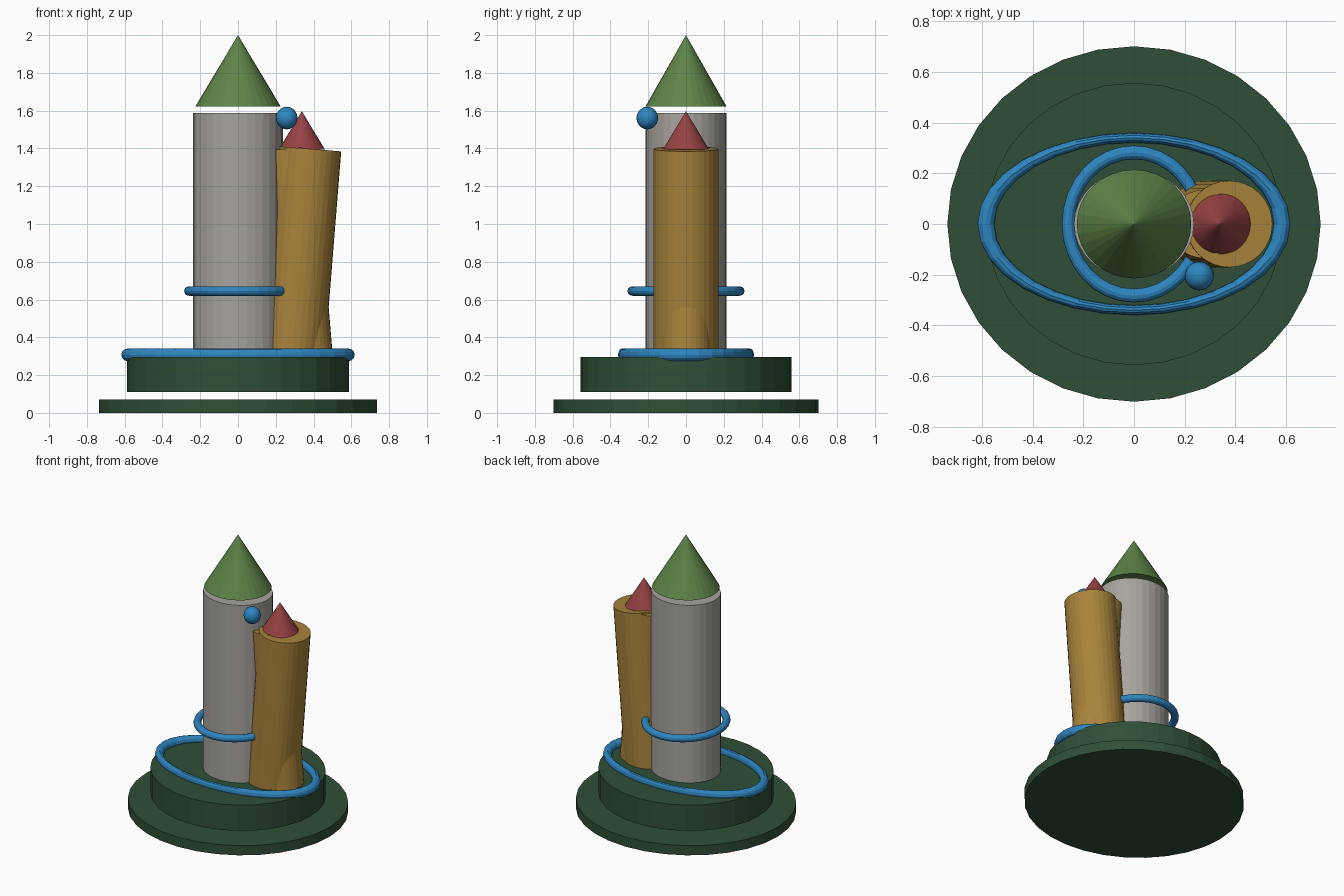
import bpy
from mathutils import Vector

if "Cube" in bpy.data.objects:
    bpy.data.objects.remove(bpy.data.objects["Cube"])


def srgb(r, g, b):
    def lin(c):
        c /= 255
        return c / 12.92 if c <= 0.04045 else ((c + 0.055) / 1.055) ** 2.4
    return (lin(r), lin(g), lin(b), 1)


def material(name, rgb):
    m = bpy.data.materials.new(name)
    m.diffuse_color = srgb(*rgb)
    m.use_nodes = True
    m.node_tree.nodes["Principled BSDF"].inputs["Base Color"].default_value = m.diffuse_color
    return m


DARK_GREEN = material("dark green", (47, 79, 55))
LEAF_GREEN = material("leaf green", (94, 132, 72))
GREY = material("warm grey", (168, 164, 158))
GOLD = material("gold", (168, 131, 59))
RED = material("dull red", (150, 65, 66))
BLUE = material("blue", (46, 134, 193))


def finish(name, mat, scale=(1, 1, 1)):
    ob = bpy.context.object
    ob.name = name
    ob.scale = scale
    ob.data.materials.append(mat)
    return ob


def tapered(name, mat, bottom, top, r1, r2, y_scale=1.0, sides=32):
    """Cylinder or cone between two points, with an oval cross-section."""
    a, b = Vector(bottom), Vector(top)
    axis = b - a
    bpy.ops.mesh.primitive_cone_add(
        vertices=sides, radius1=r1, radius2=r2, depth=axis.length,
        location=(a + b) / 2, rotation=(0, axis.angle(Vector((0, 0, 1))) *
                                        (1 if axis.x >= 0 else -1), 0))
    return finish(name, mat, (1, y_scale, 1))


def ring(name, mat, z, major, minor, y_scale):
    bpy.ops.mesh.primitive_torus_add(
        major_radius=major, minor_radius=minor, major_segments=32,
        minor_segments=12, location=(0, 0, z))
    return finish(name, mat, (1, y_scale, 1))


# Stepped plinth: two discs with a narrow gap
tapered("lower_disc", DARK_GREEN, (0, 0, 0), (0, 0, 0.07), 0.737, 0.737, 0.952)
tapered("upper_disc", DARK_GREEN, (0, 0, 0.11), (0, 0, 0.297), 0.587, 0.587, 0.95)

# Main tower and its roof
tapered("main_tower", GREY, (0, 0, 0.29), (0, 0, 1.587), 0.237, 0.237, 0.9)
tapered("main_roof", LEAF_GREEN, (0, 0, 1.622), (0, 0, 2.0), 0.226, 0, 0.95)

# Side tower: two crossing, leaning columns
tapered("side_tower", GOLD, (0.287, 0, 0.29), (0.376, 0, 1.398), 0.171, 0.171)
tapered("side_tower_core", GOLD, (0.367, 0, 0.29), (0.275, 0, 1.4), 0.135, 0.135)
tapered("side_roof", RED, (0.338, 0, 1.395), (0.338, 0, 1.597), 0.122, 0)

# Oval rings
ring("base_ring", BLUE, 0.307, 0.585, 0.033, 0.582)
ring("tower_ring", BLUE, 0.645, 0.26, 0.025, 1.088)

# Small ball beside the tower top
bpy.ops.mesh.primitive_uv_sphere_add(segments=24, ring_count=12, radius=0.057,
                                     location=(0.258, -0.205, 1.561))
finish("ball", BLUE, (1, 1, 1.05))
bpy.ops.object.shade_smooth_by_angle()
